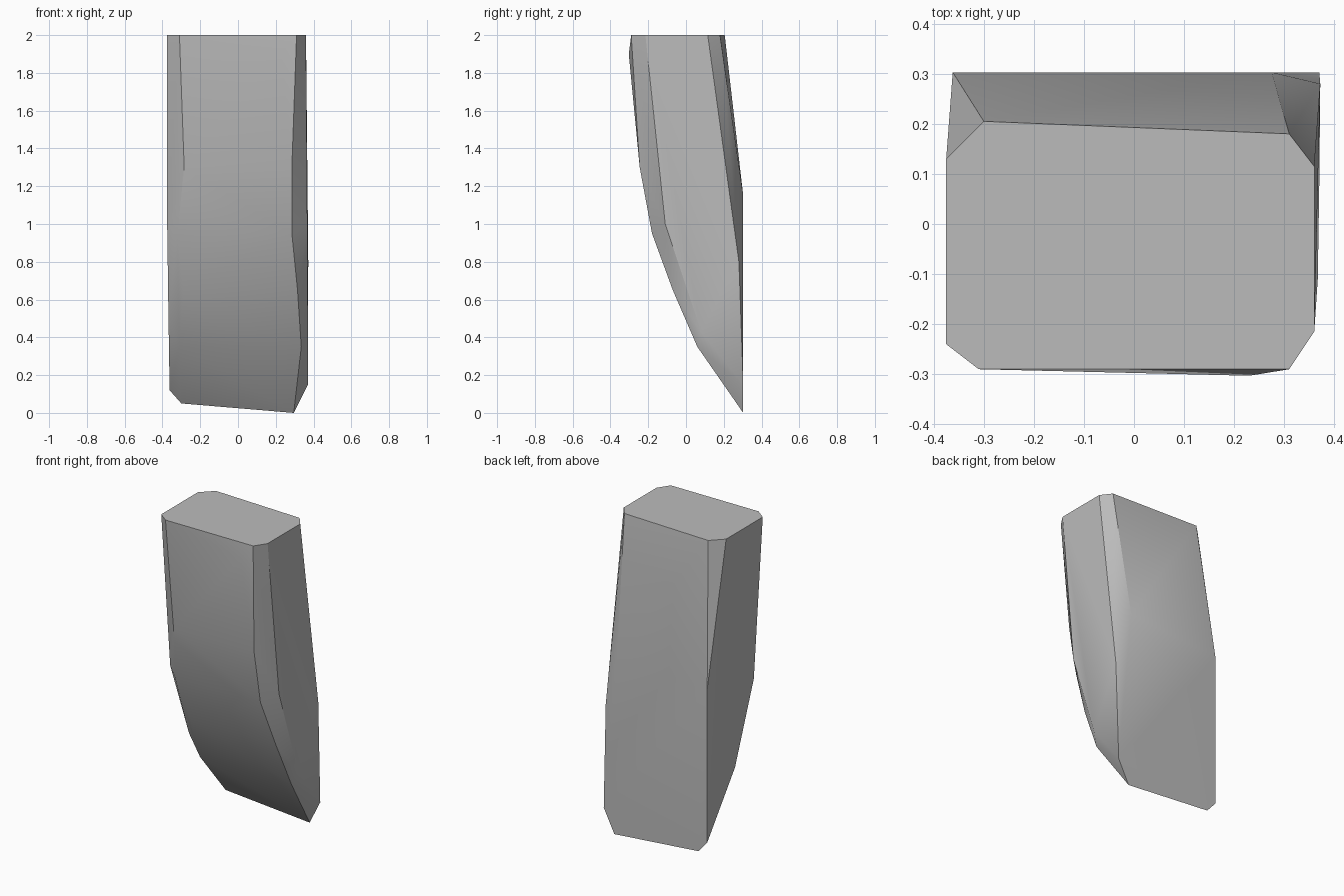
import bpy
import bmesh
import math

cube = bpy.data.objects.get("Cube")
if cube:
    bpy.data.objects.remove(cube, do_unlink=True)

# Single stone-grey colour
grey = bpy.data.materials.new("stone_grey")
grey.use_nodes = True
colour = (0.5, 0.5, 0.5, 1)
grey.diffuse_color = colour
grey.node_tree.nodes["Principled BSDF"].inputs["Base Color"].default_value = colour

# Flat, chamfered top outline
top = [(-.375, -.24), (-.31, -.29), (.31, -.29), (.36, -.215),
       (.36, .115), (.31, .18), (-.30, .205), (-.375, .13)]
points = [(x, y, 2) for x, y in top]

# Curved front: (height, depth, right edge, left edge)
front = [(1.30, -.245, -.285, .285), (.95, -.18, -.32, .285),
         (.65, -.07, -.29, .315), (.35, .06, -.31, .335)]
for z, y, right, left in front:
    points += [(right, y, z), (left, y, z)]
points.append((.23, -.303, 1.9))

# Side edges where the front chamfers meet the flanks
points += [(-.375, -.15, 1.0), (-.368, .03, .5),
           (.367, -.11, 1.0), (.37, .08, .43)]

# Flat back with its chamfered upper left corner and slanted foot
points += [(-.362, .303, 1.1), (.275, .303, 1.15), (.372, .28, .8)]
points += [(x, .303, z) for x, z in
           [(.37, .15), (.295, 0), (-.30, .05), (-.362, .12)]]

# Stretch the faceted skin over the corners
bm = bmesh.new()
for p in points:
    bm.verts.new(p)
hull = bmesh.ops.convex_hull(bm, input=bm.verts)
loose = [v for v in bm.verts if not v.link_faces]
bmesh.ops.delete(bm, geom=loose, context='VERTS')
bmesh.ops.dissolve_limit(bm, angle_limit=math.radians(1),
                         verts=bm.verts, edges=bm.edges)
bmesh.ops.recalc_face_normals(bm, faces=bm.faces)
mesh = bpy.data.meshes.new("stone_block")
bm.to_mesh(mesh)
bm.free()
mesh.materials.append(grey)

block = bpy.data.objects.new("stone_block", mesh)
bpy.context.collection.objects.link(block)
bpy.ops.object.select_all(action='DESELECT')
block.select_set(True)
bpy.context.view_layer.objects.active = block
bpy.ops.object.shade_smooth_by_angle(angle=math.radians(30))
